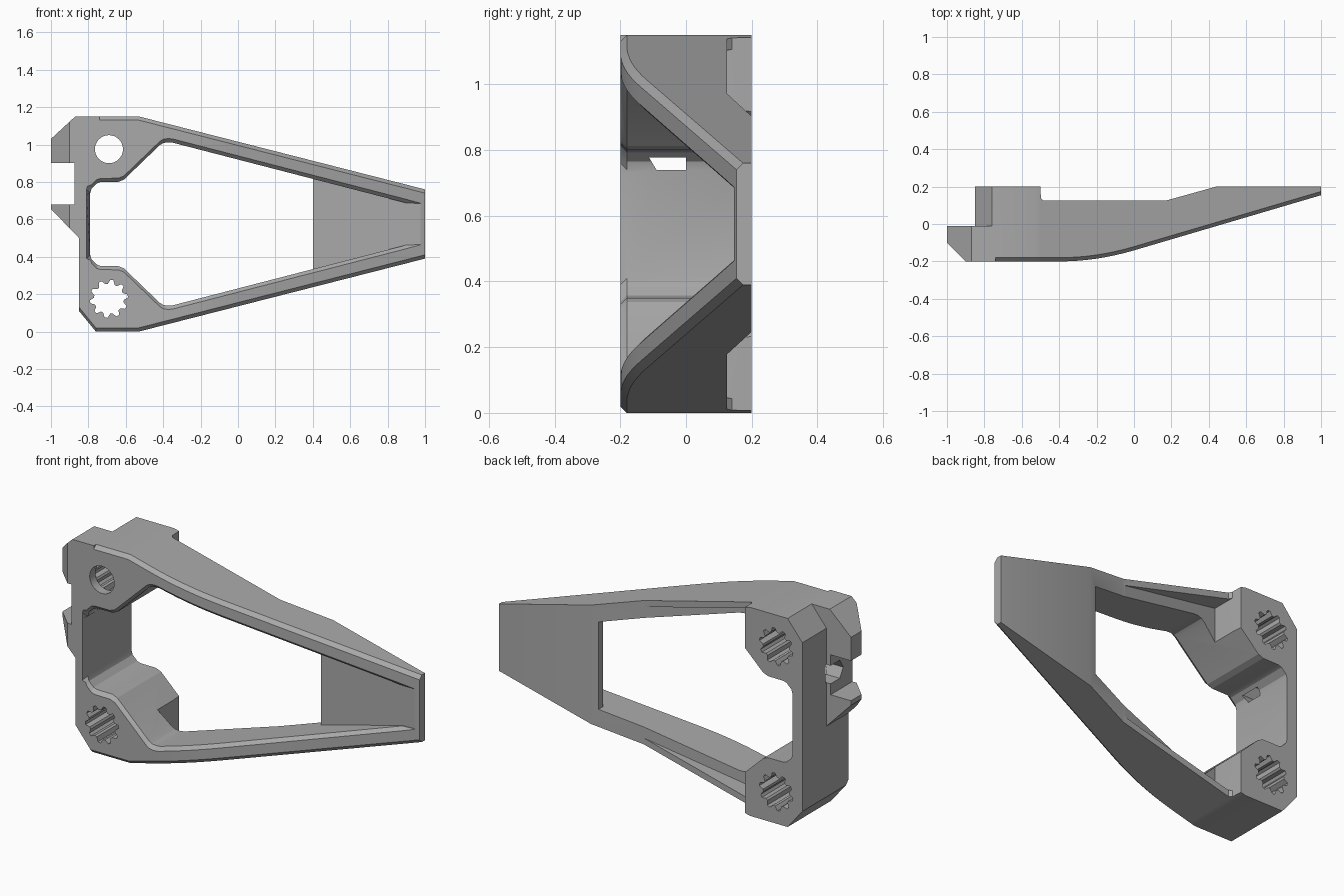
import bpy, bmesh, math

cube = bpy.data.objects.get("Cube")
if cube:
    bpy.data.objects.remove(cube, do_unlink=True)

MID = 0.575      # height of the symmetry plane
C = 0.02         # front edge chamfer

grey = bpy.data.materials.new("plain_grey")
grey.use_nodes = True
colour = (0.4, 0.4, 0.4, 1)
grey.diffuse_color = colour
grey.node_tree.nodes["Principled BSDF"].inputs["Base Color"].default_value = colour


def lerp(points, x):
    """Piecewise linear lookup."""
    for (x0, v0), (x1, v1) in zip(points, points[1:]):
        if x <= x1:
            t = max(0, (x - x0) / (x1 - x0))
            return v0 + (v1 - v0) * t
    return points[-1][1]


def loft(name, rings):
    """Skin matching closed rings and cap both ends."""
    bm = bmesh.new()
    loops = [[bm.verts.new(p) for p in ring] for ring in rings]
    for a, b in zip(loops, loops[1:]):
        for i in range(len(a)):
            j = (i + 1) % len(a)
            bm.faces.new((a[i], a[j], b[j], b[i]))
    bm.faces.new(loops[0][::-1])
    bm.faces.new(loops[-1])
    bmesh.ops.recalc_face_normals(bm, faces=bm.faces)
    mesh = bpy.data.meshes.new(name)
    bm.to_mesh(mesh)
    bm.free()
    mesh.materials.append(grey)
    obj = bpy.data.objects.new(name, mesh)
    bpy.context.collection.objects.link(obj)
    return obj


def prism(name, outline, axis, a, b):
    """Extrude a 2D outline along one axis from a to b."""
    def place(p, d):
        v = list(p)
        v.insert(axis, d)
        return v
    return loft(name, [[place(p, d) for p in outline] for d in (a, b)])


def combine(target, tool, operation):
    mod = target.modifiers.new(operation.lower(), "BOOLEAN")
    mod.operation = operation
    mod.solver = "EXACT"
    mod.object = tool
    bpy.context.view_layer.objects.active = target
    bpy.ops.object.modifier_apply(modifier=mod.name)
    bpy.data.objects.remove(tool, do_unlink=True)


def front(x):
    """Front surface: flat, then a curve into a straight slope."""
    if x < -0.4:
        return -0.2
    if x < 0:
        return -0.2 + 0.369 * (x + 0.4) ** 2
    return -0.141 + 0.295 * x


curve_x = [-0.4 + 0.05 * i for i in range(9)]
outer = [(-0.85, 0.465), (-0.76, 0.575), (-0.53, 0.575), (1, 0.185)]
back = [(-0.85, 0.2), (-0.5, 0.2), (-0.498, 0.14), (-0.485, 0.125),
        (0.17, 0.125), (0.44, 0.2), (1, 0.2)]
inner = [(-0.79, 0.165), (-0.783, 0.19), (-0.755, 0.217), (-0.735, 0.224),
         (-0.64, 0.225), (-0.61, 0.237), (-0.42, 0.42), (-0.4, 0.433),
         (-0.375, 0.437), (-0.35, 0.435), (0.9, 0.112), (0.975, 0.11)]

# Frame body: wedge with chamfered front edges
rings = []
for x in sorted({p[0] for p in outer + back} | set(curve_x)):
    f, b, h = front(x), lerp(back, x), lerp(outer, x)
    half = [(f, h - C), (f + C, h), (b, h)]
    rings.append([(x, y, MID + z) for y, z in half]
                 + [(x, y, MID - z) for y, z in half[::-1]])
body = loft("frame_body", rings)

# Notched side lug with slanted front corner
lug = prism("side_lug", [(-0.85, 0.5), (-1, 0.655), (-1, 0.68), (-0.875, 0.68),
                         (-0.875, 0.9), (-1, 0.9), (-1, 1.03), (-0.87, 1.15),
                         (-0.74, 1.15), (-0.74, 0.5)], 1, -0.2, -0.01)
combine(lug, prism("lug_corner", [(-1.1, -0.001), (-0.9, -0.201), (-0.9, -0.3),
                                  (-1.1, -0.3)], 2, 0, 1.3), "DIFFERENCE")
combine(body, lug, "UNION")

# Main opening: through window plus front recess that leaves the tip plate
rings = []
stations = sorted({p[0] for p in inner} | set(curve_x) | {0.4, 0.401})
for x in stations:
    f, h = front(x), lerp(inner, x)
    b = 0.3 if x <= 0.4 else 0.15
    y = min(f + C, b - 0.002)
    grow = 0.06
    xf = x - grow if x == stations[0] else x
    half = [(xf, y - grow, h + grow), (x, y, h), (x, b, h)]
    rings.append([(px, py, MID + z) for px, py, z in half]
                 + [(px, py, MID - z) for px, py, z in half[::-1]])
combine(body, loft("opening", rings), "DIFFERENCE")

for side in (-1, 1):
    # Tapered pocket in the back of each rail, leaving a thin outer wall
    rings = []
    for x, floor in ((-0.498, 0.01), (0.165, 0.124)):
        wall = lerp(outer, x) - 0.035
        rings.append([(x, y, MID + side * z) for y, z in
                      ((floor, 0.2), (floor, wall), (0.3, wall), (0.3, 0.2))])
    combine(body, loft("rail_pocket", rings), "DIFFERENCE")

    # Splined bore, closed to a plain round hole at the upper front
    bore = []
    for i in range(40):
        r = 0.102 if i % 4 < 2 else 0.08
        a = math.tau * (i + 0.5) / 40
        bore.append((-0.69 + r * math.cos(a), MID + side * 0.4 + r * math.sin(a)))
    start = -0.15 if side > 0 else -0.3
    combine(body, prism("splined_bore", bore, 1, start, 0.3), "DIFFERENCE")

ring = [(-0.69 + 0.075 * math.cos(math.tau * i / 32),
         MID + 0.4 + 0.075 * math.sin(math.tau * i / 32)) for i in range(32)]
combine(body, prism("round_hole", ring, 1, -0.3, -0.1), "DIFFERENCE")

# Pointed slot through the side wall behind the notch
slot = [(-0.09, 0.74), (0, 0.74), (0, 0.84), (-0.09, 0.84), (-0.12, 0.79)]
combine(body, prism("wall_slot", slot, 0, -0.95, -0.77), "DIFFERENCE")

body.name = "bracket_frame"
bpy.ops.object.select_all(action="DESELECT")
body.select_set(True)
bpy.context.view_layer.objects.active = body
bpy.ops.object.shade_smooth_by_angle(angle=math.radians(20))
